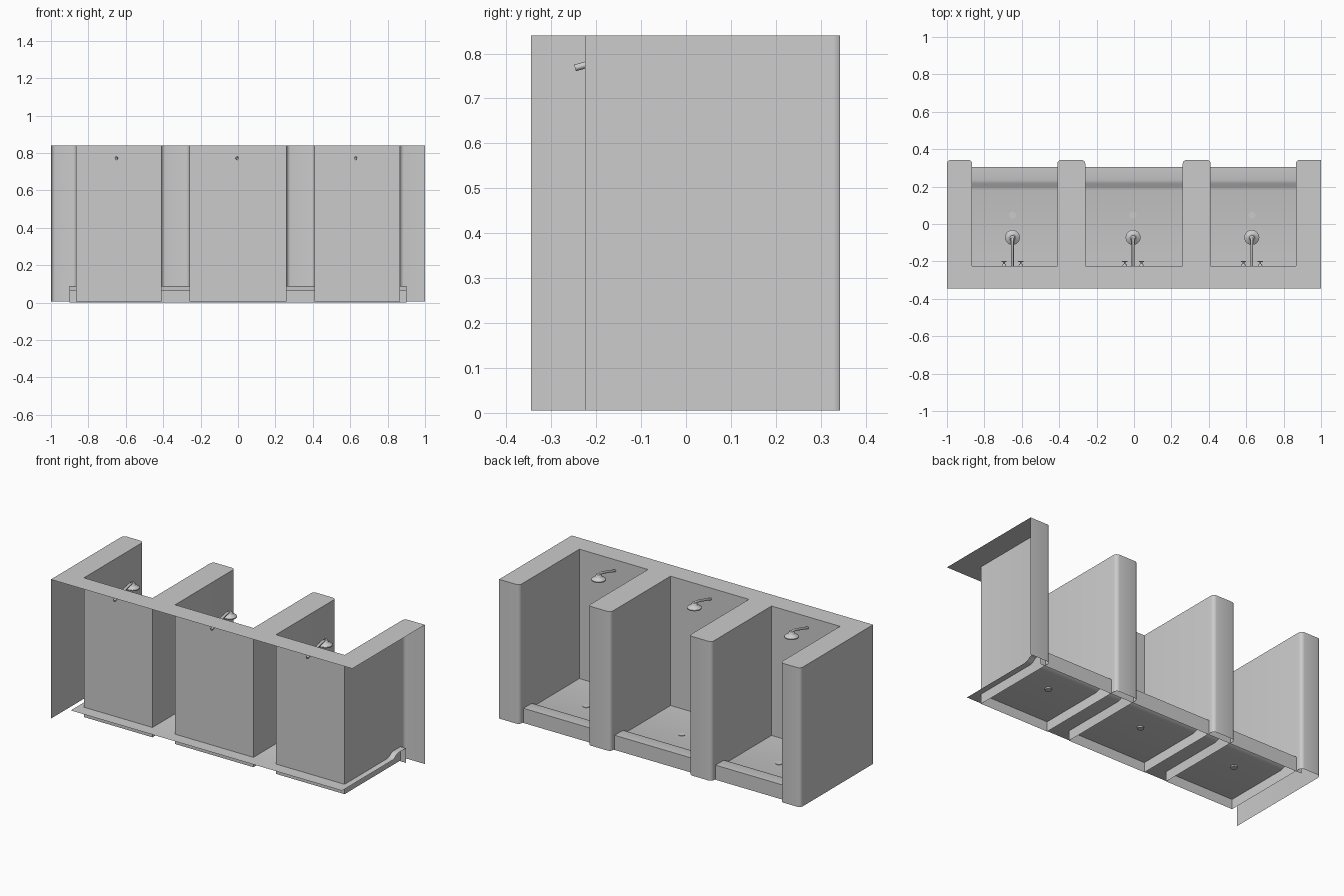
import bpy, bmesh, math
from mathutils import Vector, Matrix

if "Cube" in bpy.data.objects:
    bpy.data.objects.remove(bpy.data.objects["Cube"])

TOP, BOT, FRONT, END, WALL = 0.84, 0.005, -0.345, 0.343, -0.225
STALLS = [(-0.865, -0.41), (-0.26, 0.26), (0.41, 0.865)]
CENTRES = [-0.65, -0.005, 0.63]


def finish(name, bm, angle=30):
    me = bpy.data.meshes.new(name)
    bm.to_mesh(me)
    bm.free()
    ob = bpy.data.objects.new(name, me)
    bpy.context.collection.objects.link(ob)
    bpy.ops.object.select_all(action='DESELECT')
    ob.select_set(True)
    bpy.context.view_layer.objects.active = ob
    bpy.ops.object.shade_smooth_by_angle(angle=math.radians(angle))
    return ob


def arc(cx, cy, r, a0, a1, n=4):
    return [(cx + r * math.cos(math.radians(a0 + (a1 - a0) * i / n)),
             cy + r * math.sin(math.radians(a0 + (a1 - a0) * i / n))) for i in range(n + 1)]


def cone(bm, r1, r2, p, q, seg=16, caps=True):
    p, q = Vector(p), Vector(q)
    rot = (q - p).to_track_quat('Z', 'Y').to_matrix().to_4x4()
    bmesh.ops.create_cone(bm, cap_ends=caps, segments=seg, radius1=r1, radius2=r2,
                          depth=(q - p).length, matrix=Matrix.Translation((p + q) / 2) @ rot)


# Partition shell: comb-shaped outline with rounded ends, open underneath, at the front and at +x
R = 0.022
path = [(-1, FRONT)] + arc(-1 + R, END - R, R, 180, 90)
for x0, x1 in STALLS:
    path += arc(x0 - R, END - R, R, 90, 0)
    path += [(x0, WALL), (x1, WALL)]
    path += arc(x1 + R, END - R, R, 180, 90)
path.append((1, END))
bm = bmesh.new()
lo = [bm.verts.new((x, y, BOT)) for x, y in path]
hi = [bm.verts.new((x, y, TOP)) for x, y in path]
for i in range(len(path) - 1):
    bm.faces.new((lo[i + 1], lo[i], hi[i], hi[i + 1]))
corner = bm.verts.new((1, FRONT, TOP))
bm.faces.new([corner] + hi[::-1])
finish("partition_walls", bm)

# Floor sheet with raised curb, one profile run across all stalls
prof = [(-0.30, 0.064), (0.18, 0.064), (0.20, 0.07), (0.215, 0.082), (0.235, 0.088),
        (0.305, 0.088), (0.305, 0.0)]
bm = bmesh.new()
a = [bm.verts.new((-0.9, y, z)) for y, z in prof]
b = [bm.verts.new((0.9, y, z)) for y, z in prof]
for i in range(len(prof) - 1):
    bm.faces.new((a[i], b[i], b[i + 1], a[i + 1]))
finish("floor_and_curb", bm, 40)

for n, cx in enumerate(CENTRES, 1):
    # Drain
    bm = bmesh.new()
    cone(bm, 0.019, 0.019, (cx, 0.047, 0.056), (cx, 0.047, 0.067), 16)
    finish(f"drain_{n}", bm)

    # Shower arm: bent pipe through the back wall
    cu = bpy.data.curves.new(f"shower_arm_{n}", 'CURVE')
    cu.dimensions = '3D'
    cu.bevel_depth = 0.0075
    cu.bevel_resolution = 2
    cu.use_fill_caps = True
    pts = [(-0.247, 0.768), (-0.2, 0.781), (-0.13, 0.801), (-0.095, 0.809),
           (-0.078, 0.808), (-0.072, 0.798)]
    sp = cu.splines.new('POLY')
    sp.points.add(len(pts) - 1)
    for p, (y, z) in zip(sp.points, pts):
        p.co = (cx, y, z, 1)
    sp.use_smooth = True
    bpy.context.collection.objects.link(bpy.data.objects.new(f"shower_arm_{n}", cu))

    # Shower head: flared bell with a flat rim
    bm = bmesh.new()
    y = -0.072
    cone(bm, 0.02, 0.012, (cx, y, 0.797), (cx, y, 0.812), 20)
    cone(bm, 0.04, 0.02, (cx, y, 0.783), (cx, y, 0.797), 20)
    cone(bm, 0.04, 0.04, (cx, y, 0.777), (cx, y, 0.783), 20)
    finish(f"shower_head_{n}", bm)

    # Taps: pair of cross handles on short stems
    for side in (-1, 1):
        bm = bmesh.new()
        tx, tz = cx + side * 0.045, 0.42
        cone(bm, 0.012, 0.009, (tx, WALL, tz), (tx, WALL + 0.01, tz), 12)
        cone(bm, 0.005, 0.005, (tx, WALL, tz), (tx, WALL + 0.027, tz), 10)
        ty = WALL + 0.024
        cone(bm, 0.0035, 0.0035, (tx - 0.014, ty, tz), (tx + 0.014, ty, tz), 8)
        cone(bm, 0.0035, 0.0035, (tx, ty, tz - 0.014), (tx, ty, tz + 0.014), 8)
        finish(f"tap_{n}_{'left' if side < 0 else 'right'}", bm)
